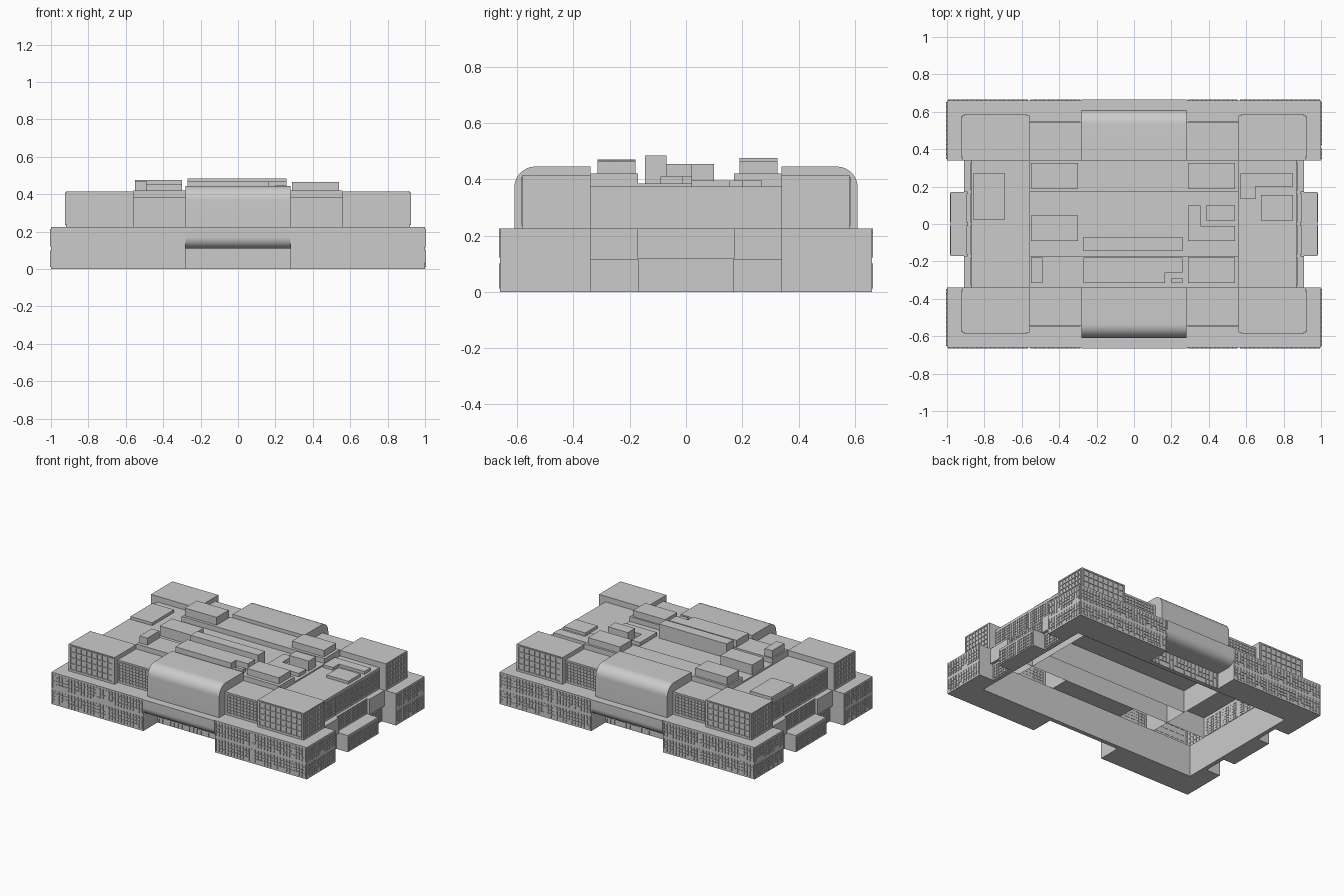
import bpy, bmesh, math, random
from mathutils import Vector

if "Cube" in bpy.data.objects:
    bpy.data.objects.remove(bpy.data.objects["Cube"])

random.seed(4)


def finish(name, bm):
    bmesh.ops.recalc_face_normals(bm, faces=bm.faces[:])
    me = bpy.data.meshes.new(name)
    bm.to_mesh(me)
    bm.free()
    ob = bpy.data.objects.new(name, me)
    bpy.context.collection.objects.link(ob)
    return ob


def add_box(bm, a, b, open_bottom=False):
    lo = [min(p, q) for p, q in zip(a, b)]
    hi = [max(p, q) for p, q in zip(a, b)]
    vs = bmesh.ops.create_cube(bm, size=1)["verts"]
    for v in vs:
        v.co = Vector([lo[i] if v.co[i] < 0 else hi[i] for i in range(3)])
    if open_bottom:
        faces = {f for v in vs for f in v.link_faces}
        low = [f for f in faces if all(abs(v.co.z - lo[2]) < 1e-6 for v in f.verts)]
        bmesh.ops.delete(bm, geom=low, context='FACES_ONLY')


def box(name, x, y, z, open_bottom=False):
    bm = bmesh.new()
    add_box(bm, (x[0], y[0], z[0]), (x[1], y[1], z[1]), open_bottom)
    return finish(name, bm)


def window_grid(name, axis, pos, u, z, cols, rows, irregular=False):
    """Raised window bars on a wall; axis is the wall normal (0 = x, 1 = y)."""
    bm = bmesh.new()
    out = math.copysign(0.005, pos)
    u0, u1 = min(u), max(u)
    z0, z1 = z
    t = 0.0035

    def bar(ua, ub, za, zb):
        a, b = [0, 0, za], [0, 0, zb]
        a[axis], b[axis] = pos - out * 0.4, pos + out
        a[1 - axis], b[1 - axis] = ua, ub
        add_box(bm, a, b)

    du, dz = (u1 - u0) / cols, (z1 - z0) / rows
    if not irregular:
        for i in range(cols + 1):
            c = u0 + i * du
            bar(c - t, c + t, z0, z1)
        for j in range(rows + 1):
            c = z0 + j * dz
            bar(u0, u1, c - t, c + t)
    else:
        # full-height posts, with some panes left tall or wide
        for i in range(cols + 1):
            c = u0 + i * du
            bottom = z0 + dz * random.choice((0, 0, 0, 1))
            bar(c - t, c + t, bottom, z1)
        for j in range(1, rows):
            c = z0 + j * dz
            for i in range(cols):
                if random.random() < 0.75:
                    bar(u0 + i * du, u0 + (i + 1) * du, c - t, c + t)
    return finish(name, bm)


# Front and back ranges, built once per side
for sy, side in ((-1, "front"), (1, "back")):
    for sx, hand in ((-1, "left"), (1, "right")):
        tag = f"{side}_{hand}"
        # Two-storey base
        box(f"base_corner_{tag}", (sx * .86, sx * 1), (sy * .34, sy * .66), (0, .225))
        box(f"base_range_{tag}", (sx * .28, sx * .86), (sy * .47, sy * .66), (0, .225))
        for n, (z0, z1) in enumerate(((.012, .1), (.122, .213))):
            window_grid(f"base_corner_windows_{tag}_{n}", 1, sy * .66,
                        (sx * .57, sx * .99), (z0, z1), 17, 4, True)
            window_grid(f"base_range_windows_{tag}_{n}", 1, sy * .66,
                        (sx * .29, sx * .55), (z0, z1), 11, 4, True)
            window_grid(f"base_end_windows_{tag}_{n}", 0, sx * 1,
                        (sy * .35, sy * .65), (z0, z1), 12, 4, True)
        # Upper corner block
        box(f"corner_block_{tag}", (sx * .56, sx * .92), (sy * .34, sy * .58), (.225, .415), True)
        window_grid(f"corner_windows_{tag}", 1, sy * .58,
                    (sx * .575, sx * .905), (.24, .405), 8, 4)
        window_grid(f"corner_end_windows_{tag}", 0, sx * .92,
                    (sy * .36, sy * .57), (.24, .405), 7, 5)
        # Upper range between corner block and barrel
        box(f"upper_range_{tag}", (sx * .28, sx * .56), (sy * .34, sy * .545), (.225, .385), True)
        window_grid(f"upper_range_windows_{tag}", 1, sy * .545,
                    (sx * .295, sx * .55), (.24, .37), 10, 6)

    # Barrel-roofed centre with a rounded overhang
    prof = [(.34, .225), (.34, .445)]
    for i in range(13):
        a = math.pi / 2 * (1 - i / 12)
        prof.append((.535 + .075 * math.cos(a), .37 + .075 * math.sin(a)))
    prof += [(.61, .225), (.665, .225)]
    for i in range(13):
        a = -math.pi / 2 * i / 12
        prof.append((.605 + .06 * math.cos(a), .17 + .06 * math.sin(a)))
    prof += [(.47, .11), (.47, .225)]
    bm = bmesh.new()
    face = bm.faces.new([bm.verts.new((-.28, sy * y, z)) for y, z in prof])
    ext = bmesh.ops.extrude_face_region(bm, geom=[face])["geom"]
    bmesh.ops.translate(bm, vec=(.56, 0, 0),
                        verts=[g for g in ext if isinstance(g, bmesh.types.BMVert)])
    ob = finish(f"barrel_{side}", bm)
    bpy.ops.object.select_all(action='DESELECT')
    ob.select_set(True)
    bpy.context.view_layer.objects.active = ob
    bpy.ops.object.shade_smooth_by_angle(angle=math.radians(30))

    # Recessed entrance wall
    box(f"entrance_wall_{side}", (-.28, .28), (sy * .47, sy * .5), (0, .11))
    window_grid(f"entrance_windows_{side}", 1, sy * .5, (-.27, .27), (.005, .105), 18, 3, True)

    # Raised roof strip behind the range
    box(f"roof_strip_{side}", (-.56, .56), (sy * .17, sy * .34), (.225, .42), True)

box("roof_centre", (-.56, .56), (-.17, .17), (.225, .385), True)

# Side wings
for sx, hand in ((-1, "left"), (1, "right")):
    box(f"wing_{hand}", (sx * .56, sx * .87), (-.34, .34), (.225, .375), True)
    box(f"wing_bay_{hand}", (sx * .86, sx * .98), (-.17, .17), (0, .118))
    box(f"wing_middle_wall_{hand}", (sx * .86, sx * .89), (-.17, .17), (.118, .225))
    for sy, side in ((-1, "front"), (1, "back")):
        tag = f"{hand}_{side}"
        box(f"wing_flank_{tag}", (sx * .86, sx * .89), (sy * .17, sy * .34), (0, .115))
        box(f"wing_flank_panel_{tag}", (sx * .86, sx * .91), (sy * .17, sy * .34), (.115, .225))
        inner, outer = (sy * .012, sy * .16), (sy * .182, sy * .325)
        window_grid(f"bay_windows_{tag}", 0, sx * .98, inner, (.012, .1), 8, 4)
        window_grid(f"middle_windows_{tag}", 0, sx * .89, inner, (.13, .215), 8, 4)
        window_grid(f"flank_windows_{tag}", 0, sx * .89, outer, (.012, .1), 8, 4)
        window_grid(f"wing_windows_inner_{tag}", 0, sx * .87, inner, (.24, .355), 8, 6)
        window_grid(f"wing_windows_outer_{tag}", 0, sx * .87, outer, (.24, .355), 8, 6)

# Rooftop plant rooms: x range, y range, bottom, top
plant = [
    ((-.86, -.69), (.025, .27), .375, .395),
    ((-.55, -.30), (.19, .325), .42, .475),
    ((.29, .54), (.19, .325), .42, .465),
    ((-.55, -.30), (-.09, .045), .385, .455),
    ((.29, .355), (-.01, .10), .385, .41),
    ((.29, .54), (-.09, -.01), .385, .41),
    ((.385, .54), (.02, .10), .385, .455),
    ((-.27, .26), (-.145, -.07), .385, .485),
    ((-.27, .165), (-.315, -.18), .42, .468),
    ((.165, .26), (-.26, -.18), .42, .468),
    ((.20, .26), (-.315, -.29), .42, .45),
    ((-.55, -.49), (-.315, -.18), .42, .47),
    ((.29, .54), (-.315, -.18), .42, .465),
    ((.57, .85), (.20, .27), .375, .395),
    ((.57, .65), (.135, .20), .375, .395),
    ((.68, .85), (.02, .155), .375, .395),
]
for i, (x, y, z0, z1) in enumerate(plant):
    box(f"roof_plant_{i + 1:02d}", x, y, (z0, z1), True)
